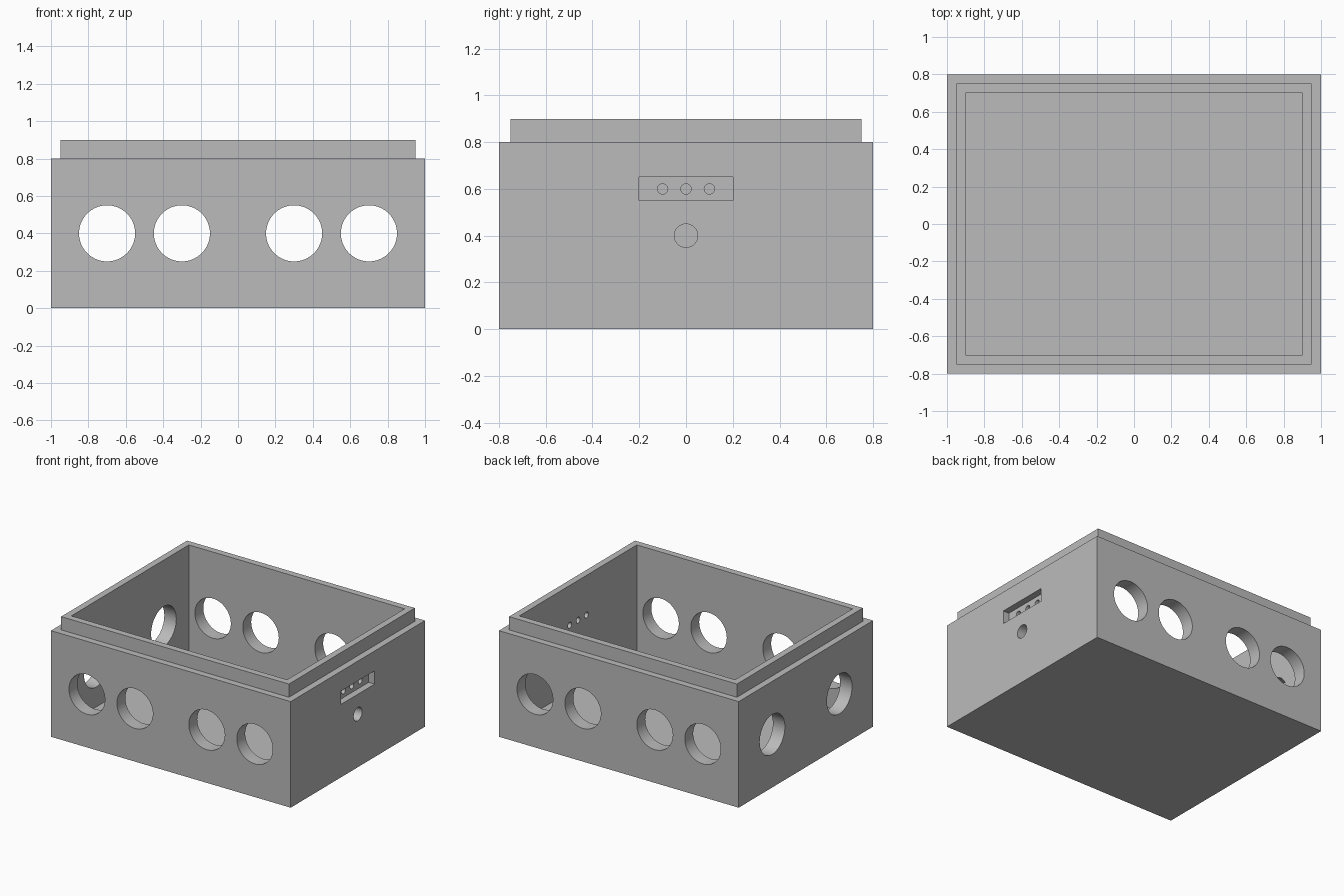
import bpy, bmesh
from math import pi

cube = bpy.data.objects.get("Cube")
if cube:
    bpy.data.objects.remove(cube, do_unlink=True)

# Single plain grey
grey = bpy.data.materials.new("plain grey")
grey.use_nodes = True
colour = (0.5, 0.5, 0.5, 1)
grey.diffuse_color = colour
grey.node_tree.nodes["Principled BSDF"].inputs["Base Color"].default_value = colour

# Open box with a stepped lip: rectangular rings joined from the base to the cavity floor
bm = bmesh.new()
rings = []
for inset, z in [(0, 0), (0, 0.8), (0.05, 0.8), (0.05, 0.9), (0.1, 0.9), (0.1, 0.1)]:
    x, y = 1 - inset, 0.8 - inset
    rings.append([bm.verts.new((sx * x, sy * y, z))
                  for sx, sy in ((-1, -1), (1, -1), (1, 1), (-1, 1))])
for low, high in zip(rings, rings[1:]):
    for i in range(4):
        j = (i + 1) % 4
        bm.faces.new((low[i], low[j], high[j], high[i]))
bm.faces.new(rings[0][::-1])
bm.faces.new(rings[-1])
bmesh.ops.recalc_face_normals(bm, faces=bm.faces)
mesh = bpy.data.meshes.new("box_body")
bm.to_mesh(mesh)
bm.free()
mesh.materials.append(grey)
body = bpy.data.objects.new("box_body", mesh)
bpy.context.collection.objects.link(body)

cutters = []


def add_cutter(name):
    cutter = bpy.context.object
    cutter.name = name
    cutter.hide_render = True
    cutter.data.materials.append(grey)
    cutters.append(cutter)


def drill(name, radius, location, rotation, depth=0.3):
    bpy.ops.mesh.primitive_cylinder_add(vertices=64, radius=radius, depth=depth,
                                        location=location, rotation=rotation)
    add_cutter(name)


ALONG_X, ALONG_Y = (0, pi / 2, 0), (pi / 2, 0, 0)

# Four large openings in the front and back walls
for side in (-1, 1):
    for x in (-0.7, -0.3, 0.3, 0.7):
        drill("wall_opening_cutter", 0.15, (x, side * 0.75, 0.4), ALONG_Y)

# Two large openings in the right wall
for y in (-0.4, 0.4):
    drill("side_opening_cutter", 0.15, (-0.95, y, 0.4), ALONG_X)

# Recessed panel, three pin holes and a cable hole in the left wall
bpy.ops.mesh.primitive_cube_add(size=1, location=(1, 0, 0.6))
bpy.context.object.scale = (0.1, 0.4, 0.1)
add_cutter("panel_recess_cutter")
for y in (-0.1, 0, 0.1):
    drill("pin_hole_cutter", 0.022, (0.95, y, 0.6), ALONG_X)
drill("cable_hole_cutter", 0.05, (0.95, 0, 0.4), ALONG_X)

# Cut everything out of the body
bpy.ops.object.select_all(action='DESELECT')
bpy.context.view_layer.objects.active = body
body.select_set(True)
for cutter in cutters:
    cut = body.modifiers.new(cutter.name, 'BOOLEAN')
    cut.operation = 'DIFFERENCE'
    cut.solver = 'EXACT'
    cut.object = cutter
    bpy.ops.object.modifier_apply(modifier=cut.name)
for cutter in cutters:
    bpy.data.objects.remove(cutter, do_unlink=True)

bpy.ops.object.shade_smooth_by_angle(angle=pi / 6)
